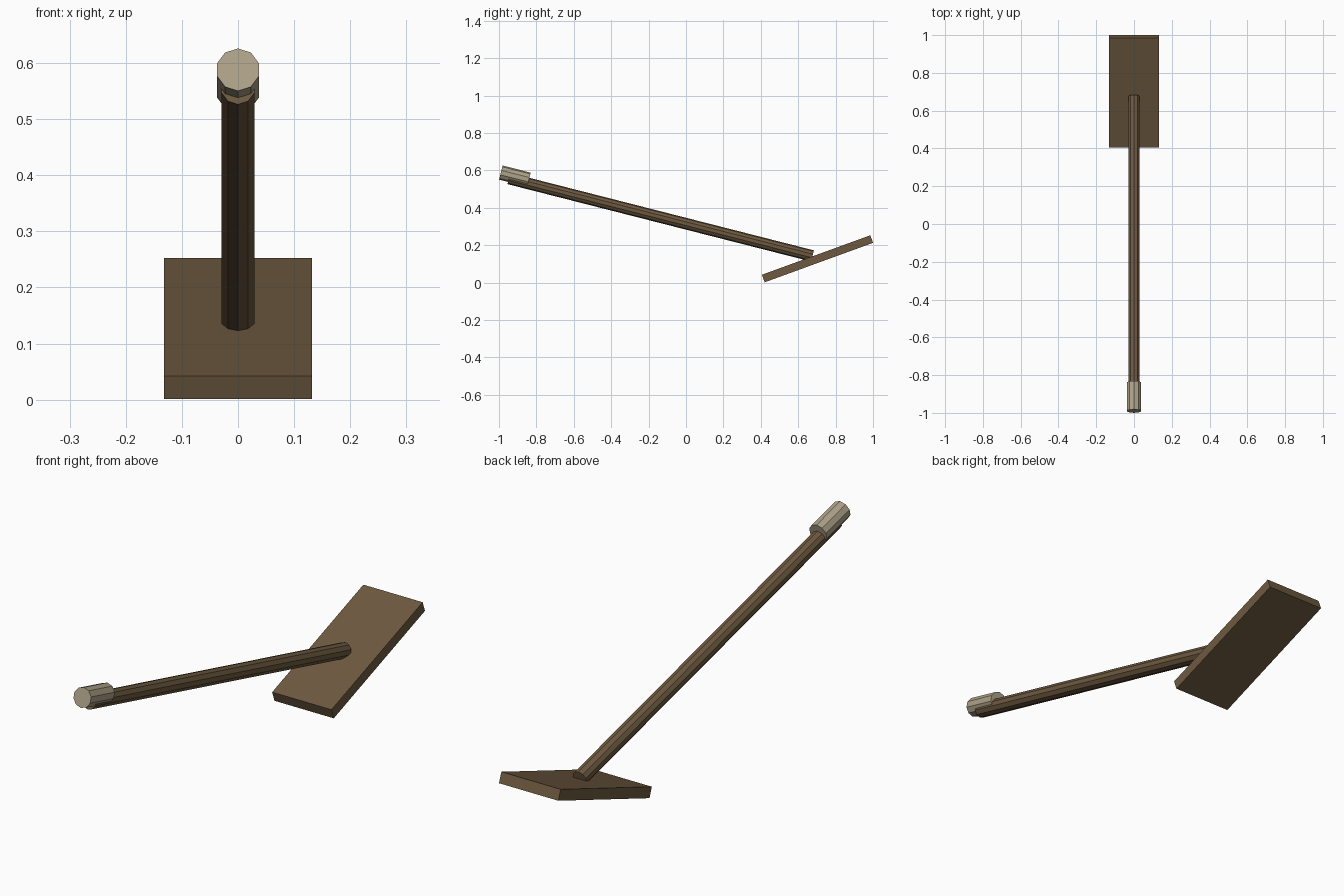
import bpy
from math import radians, pi
from mathutils import Vector, Matrix

cube = bpy.data.objects.get("Cube")
if cube:
    bpy.data.objects.remove(cube, do_unlink=True)


def material(name, rgb):
    mat = bpy.data.materials.new(name)
    mat.use_nodes = True
    mat.diffuse_color = (*rgb, 1)
    mat.node_tree.nodes["Principled BSDF"].inputs["Base Color"].default_value = (*rgb, 1)
    return mat


wood = material("brown wood", (0.155, 0.101, 0.051))
bone = material("pale beige", (0.42, 0.36, 0.25))

TILT = radians(-14.3)   # slope of the pole, falling toward the back


def rod(name, start, length, radius, mat):
    """Ten-sided rod running back from its front end centre, one ridge on top."""
    bpy.ops.mesh.primitive_cylinder_add(vertices=10, radius=radius, depth=length)
    obj = bpy.context.object
    obj.name = name
    turn = Matrix.Rotation(TILT - pi / 2, 4, 'X')
    axis = turn.to_3x3() @ Vector((0, 0, 1))
    obj.matrix_world = Matrix.Translation(Vector(start) + axis * length / 2) @ turn
    obj.data.materials.append(mat)
    return obj


# Long pole and the thicker cap that sits on its upper end
rod("pole", (0, -0.947, 0.556), 1.675, 0.0307, wood)
rod("end_cap", (0, -0.990, 0.588), 0.155, 0.039, bone)

# Flat tilted board at the lower end
bpy.ops.mesh.primitive_cube_add(size=1, location=(0, 0.703, 0.127),
                                rotation=(radians(20), 0, 0))
board = bpy.context.object
board.name = "board"
board.scale = (0.264, 0.617, 0.043)
board.data.materials.append(wood)
